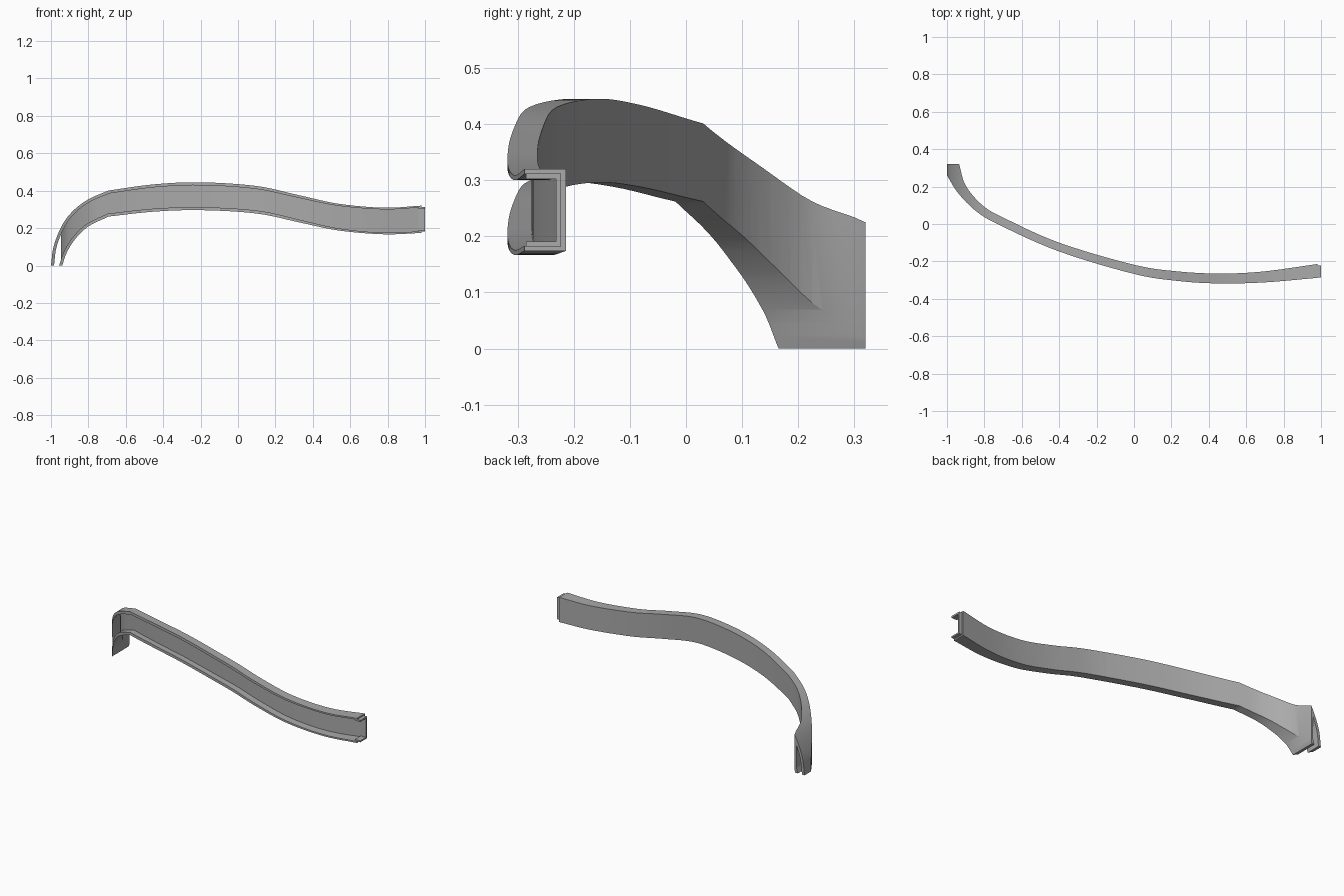
import bpy, bmesh
from mathutils import Vector

cube = bpy.data.objects.get("Cube")
if cube:
    bpy.data.objects.remove(cube, do_unlink=True)

grey = bpy.data.materials.new("plain grey")
grey.use_nodes = True
COLOR = (0.4, 0.4, 0.4, 1)
grey.diffuse_color = COLOR
grey.node_tree.nodes["Principled BSDF"].inputs["Base Color"].default_value = COLOR


def smooth(points, steps=6):
    """Catmull-Rom curve through 2D points."""
    p = [Vector(q) for q in points]
    p = [2 * p[0] - p[1]] + p + [2 * p[-1] - p[-2]]
    out = []
    for a, b, c, d in zip(p, p[1:], p[2:], p[3:]):
        for i in range(steps):
            t = i / steps
            out.append(0.5 * (2 * b + (c - a) * t + (2 * a - 5 * b + 4 * c - d) * t ** 2
                              + (3 * b - a - 3 * c + d) * t ** 3))
    return out + [p[-2]]


def offset(curve, wall):
    """Shift a curve to its right; wall gives the distance at each x."""
    out = []
    for i, q in enumerate(curve):
        t = (curve[min(i + 1, len(curve) - 1)] - curve[max(i - 1, 0)]).normalized()
        out.append(q + Vector((t.y, -t.x)) * wall(q.x))
    return out


def extend(curve, length=0.1):
    """Run both ends on in a straight line."""
    a = (curve[0] - curve[1]).normalized() * length
    b = (curve[-1] - curve[-2]).normalized() * length
    return [curve[0] + a] + curve + [curve[-1] + b]


def prism(name, outline, axis):
    """Extrude a closed outline: plan (xy) along z, elevation (xz) along y."""
    def place(q, h):
        return (q[0], q[1], h) if axis == "z" else (q[0], h, q[1])
    bm = bmesh.new()
    face = bm.faces.new([bm.verts.new(place(q, -1)) for q in outline])
    ext = bmesh.ops.extrude_face_region(bm, geom=[face])
    verts = [v for v in ext["geom"] if isinstance(v, bmesh.types.BMVert)]
    bmesh.ops.translate(bm, verts=verts, vec=(0, 0, 2) if axis == "z" else (0, 2, 0))
    bmesh.ops.recalc_face_normals(bm, faces=bm.faces)
    mesh = bpy.data.meshes.new(name)
    bm.to_mesh(mesh)
    bm.free()
    obj = bpy.data.objects.new(name, mesh)
    bpy.context.collection.objects.link(obj)
    return obj


def combine(obj, other, operation):
    """Apply a boolean and drop the cutter."""
    mod = obj.modifiers.new("cut", 'BOOLEAN')
    mod.operation, mod.object, mod.solver = operation, other, 'EXACT'
    bpy.context.view_layer.objects.active = obj
    bpy.ops.object.modifier_apply(modifier=mod.name)
    bpy.data.objects.remove(other, do_unlink=True)
    return obj


def channel(name, plan, elevation, hollow_plan, hollow_elevation):
    """Solid where plan and elevation overlap, hollowed from the front."""
    body = combine(prism(name, plan, "z"), prism("elevation_cutter", elevation, "y"), 'INTERSECT')
    hollow = combine(prism("hollow_cutter", hollow_plan, "z"),
                     prism("hollow_side_cutter", hollow_elevation, "y"), 'INTERSECT')
    combine(body, hollow, 'DIFFERENCE')
    body.data.materials.clear()
    body.data.materials.append(grey)
    bpy.ops.object.select_all(action='DESELECT')
    body.select_set(True)
    bpy.context.view_layer.objects.active = body
    bpy.ops.object.shade_smooth_by_angle(angle=0.5)
    return body


# Plan curves, left end to right end
front = smooth([(-1, .26), (-.94, .165), (-.84, .065), (-.71, -.01), (-.4, -.147), (0, -.267),
                (.24, -.305), (.46, -.318), (.7, -.312), (.98, -.288)])
back = smooth([(-.935, .32), (-.9, .206), (-.81, .1), (-.69, .03), (-.4, -.1), (0, -.218),
               (.24, -.254), (.47, -.265), (.7, -.253), (.98, -.214)])

# Elevation curves: an arched end followed by a long gentle wave
upper = smooth([(-1, 0), (-.985, .105), (-.938, .22), (-.874, .3), (-.794, .357), (-.692, .401)])[:-1] + smooth(
    [(-.692, .401), (-.45, .434), (-.2, .445), (.1, .425), (.33, .375), (.54, .33), (.78, .309), (.98, .32)])
lower = smooth([(-.94, 0), (-.915, .07), (-.87, .142), (-.8, .209), (-.692, .262)])[:-1] + smooth(
    [(-.692, .262), (-.45, .288), (-.2, .296), (.1, .278), (.33, .23), (.54, .187), (.78, .167), (.98, .174)])


def flange_wall(x):
    return .016 - .007 * min(1, max(0, (x - .2) / .5))


def web_wall(x):
    return .012 - .003 * min(1, max(0, x))


# Curved channel rail
inner_web = extend(offset(back, web_wall))
inner_top = extend(offset(upper, flange_wall))
inner_bottom = extend(offset(lower, lambda x: -flange_wall(x)))
channel("curved_channel",
        [(-1, .32)] + front + back[::-1],
        upper + lower[::-1],
        inner_web + [(1.2, -.7), (-1.3, -.7), (-1.3, .42)],
        inner_top + inner_bottom[::-1])


def rect(x0, x1, y0, y1):
    return [(x0, y0), (x1, y0), (x1, y1), (x0, y1)]


# Small nested joint tongue at the right end
channel("joint_tongue",
        rect(.965, 1, -.285, -.223), rect(.965, 1, .182, .312),
        rect(.9, 1.1, -.4, -.232), rect(.9, 1.1, .191, .302))
